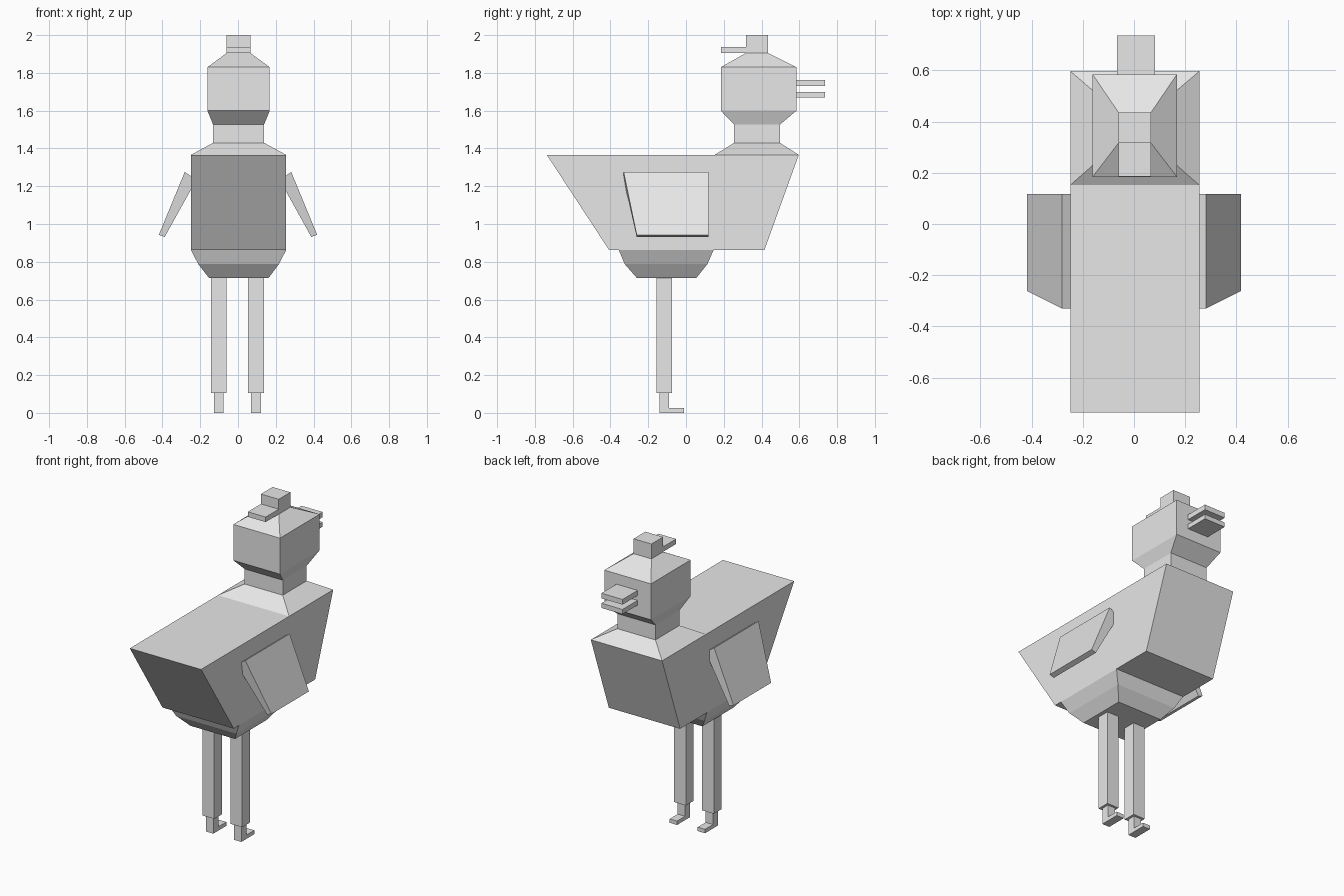
import bpy
import bmesh

if "Cube" in bpy.data.objects:
    bpy.data.objects.remove(bpy.data.objects["Cube"])

grey = bpy.data.materials.new("light_grey")
grey.diffuse_color = (0.8, 0.8, 0.8, 1)
grey.use_nodes = True
grey.node_tree.nodes["Principled BSDF"].inputs["Base Color"].default_value = grey.diffuse_color


def finish(name, bm):
    bmesh.ops.recalc_face_normals(bm, faces=bm.faces)
    mesh = bpy.data.meshes.new(name)
    bm.to_mesh(mesh)
    bm.free()
    mesh.materials.append(grey)
    obj = bpy.data.objects.new(name, mesh)
    bpy.context.collection.objects.link(obj)
    return obj


def skin(name, rings):
    """Join rings of matching points and cap both ends."""
    bm = bmesh.new()
    rows = [[bm.verts.new(p) for p in ring] for ring in rings]
    n = len(rows[0])
    for a, b in zip(rows, rows[1:]):
        for i in range(n):
            j = (i + 1) % n
            bm.faces.new((a[i], a[j], b[j], b[i]))
    bm.faces.new(rows[0])
    bm.faces.new(rows[-1])
    return finish(name, bm)


def stack(name, levels):
    """Rectangular sections, each (z, x0, x1, y0, y1), from the bottom up."""
    return skin(name, [[(x0, y0, z), (x1, y0, z), (x1, y1, z), (x0, y1, z)]
                       for z, x0, x1, y0, y1 in levels])


def box(name, x0, x1, y0, y1, z0, z1):
    return stack(name, [(z0, x0, x1, y0, y1), (z1, x0, x1, y0, y1)])


# Body with raked chest and tail, and rounded belly below
stack("body", [(0.862, -0.249, 0.255, -0.407, 0.415),
               (1.366, -0.249, 0.255, -0.737, 0.597)])
stack("belly", [(0.715, -0.154, 0.162, -0.261, 0.055),
                (0.787, -0.21, 0.216, -0.324, 0.113),
                (0.862, -0.249, 0.255, -0.356, 0.146)])

# Neck and head in one tapering stack
NECK = (-0.132, 0.138, 0.255, 0.497)
HEAD = (-0.162, 0.168, 0.184, 0.585)
CREST = (-0.06, 0.066, 0.317, 0.435)
stack("neck_and_head", [(1.366, -0.249, 0.255, 0.152, 0.597),
                        (1.43, *NECK), (1.526, *NECK),
                        (1.6, *HEAD), (1.83, *HEAD), (1.905, *CREST)])

# Crest block with its flat rear plate
box("crest", *CREST, 1.905, 2.0)
box("crest_plate", -0.06, 0.066, 0.185, 0.317, 1.905, 1.937)

# Beak
box("upper_beak", -0.067, 0.082, 0.585, 0.737, 1.73, 1.763)
box("lower_beak", -0.067, 0.082, 0.585, 0.737, 1.669, 1.699)

# Wings: wedge section, with a slanted rear edge
WING = [(0.22, 1.234, -0.33), (0.282, 1.275, -0.33),
        (0.419, 0.943, -0.261), (0.388, 0.932, -0.261)]
for side, s in (("left", -1), ("right", 1)):
    skin(side + "_wing", [[(s * x, y, z) for x, z, y in WING],
                          [(s * x, 0.118, z) for x, z, y in WING]])

# Legs, ankles and toes
for side, cx in (("left", -0.102), ("right", 0.096)):
    box(side + "_leg", cx - 0.042, cx + 0.042, -0.155, -0.075, 0.104, 0.715)
    box(side + "_ankle", cx - 0.026, cx + 0.026, -0.14, -0.09, 0, 0.104)
    box(side + "_toe", cx - 0.026, cx + 0.026, -0.09, -0.01, 0, 0.025)
